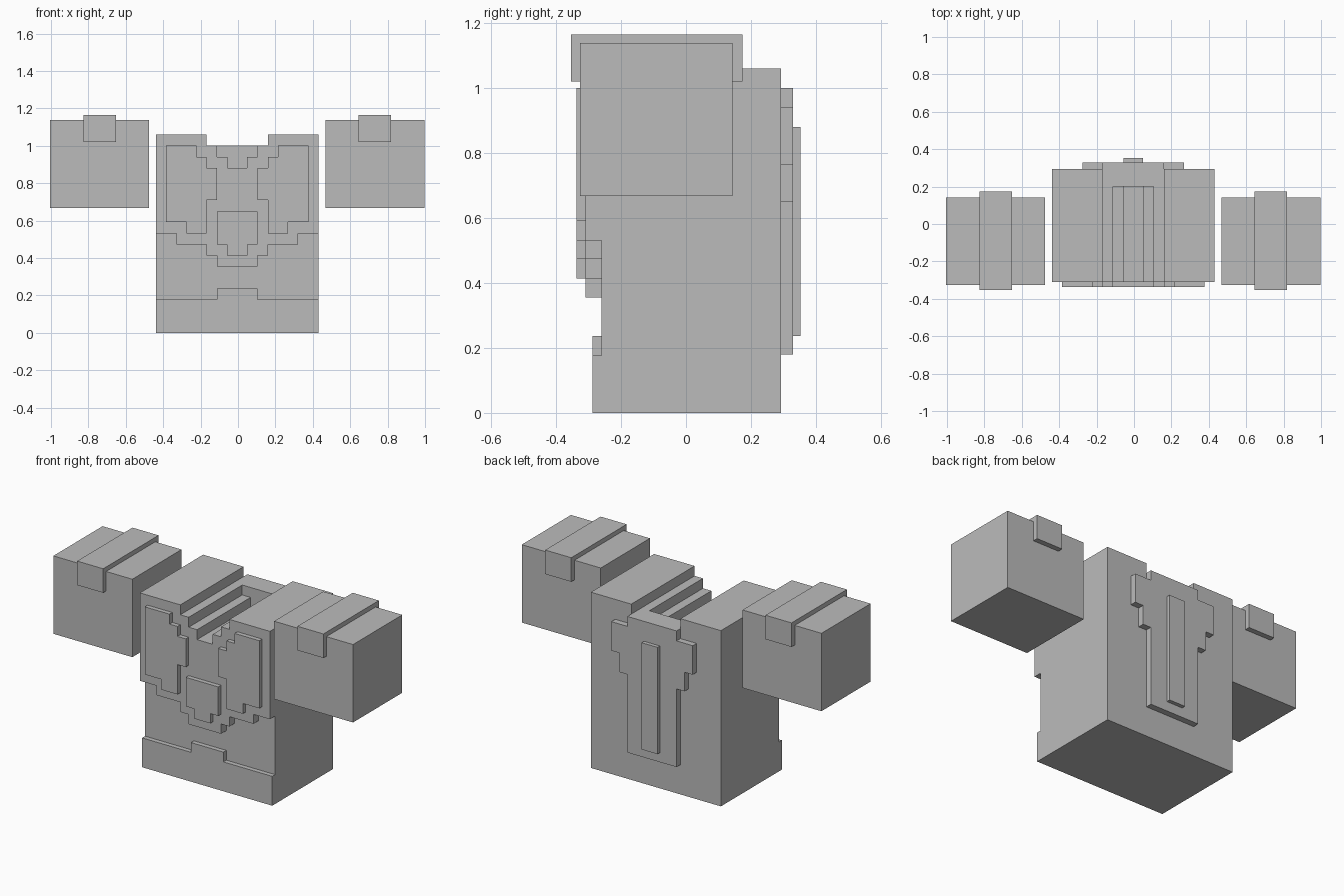
import bpy
import bmesh

if "Cube" in bpy.data.objects:
    bpy.data.objects.remove(bpy.data.objects["Cube"], do_unlink=True)

grey = bpy.data.materials.new("plain grey")
grey.use_nodes = True
grey.diffuse_color = (0.5, 0.5, 0.5, 1)
grey.node_tree.nodes["Principled BSDF"].inputs["Base Color"].default_value = (0.5, 0.5, 0.5, 1)

CX = -0.004  # centre line of the model


def slab(name, outline, y0, y1):
    """Extrude an (x, z) outline from y0 back to y1."""
    bm = bmesh.new()
    face = bm.faces.new([bm.verts.new((CX + x, y0, z)) for x, z in outline])
    new = bmesh.ops.extrude_face_region(bm, geom=[face])["geom"]
    for v in new:
        if isinstance(v, bmesh.types.BMVert):
            v.co.y = y1
    bmesh.ops.recalc_face_normals(bm, faces=bm.faces[:])
    mesh = bpy.data.meshes.new(name)
    bm.to_mesh(mesh)
    bm.free()
    mesh.materials.append(grey)
    obj = bpy.data.objects.new(name, mesh)
    bpy.context.collection.objects.link(obj)
    return obj


def symmetric(name, half, y0, y1):
    """Slab from the +x half of its outline, mirrored over the centre line."""
    return slab(name, half + [(-x, z) for x, z in reversed(half)], y0, y1)


def pair(name, outline, y0, y1):
    """One slab on each side of the centre line."""
    slab("left_" + name, outline, y0, y1)
    slab("right_" + name, [(-x, z) for x, z in outline], y0, y1)


def rect(x0, x1, z0, z1):
    return [(x0, z0), (x1, z0), (x1, z1), (x0, z1)]


W = 0.434  # half width of the torso
neck = [(0.052, 0.88), (0.052, 0.94), (0.108, 0.94), (0.108, 1.0),
        (0.164, 1.0), (0.164, 1.06), (W, 1.06)]

# Torso with the stepped neck opening, closed by a higher wall behind
symmetric("torso", neck + [(W, 0)], -0.26, 0.2)
symmetric("torso_back", [(0.164, 1.0), (0.164, 1.06), (W, 1.06), (W, 0)], 0.2, 0.293)

# Chest armour with a stepped lower edge
symmetric("chest_plate", neck + [(W, 0.53), (0.324, 0.53), (0.324, 0.473), (0.164, 0.473),
                                 (0.164, 0.414), (0.108, 0.414), (0.108, 0.355)], -0.31, -0.26)

# Raised panels on the chest
pair("chest_panel", [(0.217, 1.0), (0.382, 1.0), (0.382, 0.592), (0.272, 0.592),
                     (0.272, 0.53), (0.164, 0.53), (0.164, 0.71), (0.108, 0.71),
                     (0.108, 0.88), (0.164, 0.88), (0.164, 0.94), (0.217, 0.94)], -0.337, -0.31)
symmetric("belly_panel", [(0.108, 0.648), (0.108, 0.473), (0.055, 0.473), (0.055, 0.414)],
          -0.337, -0.31)

# Belt band with a raised middle
symmetric("belt", [(0.108, 0.236), (0.108, 0.177), (W, 0.177), (W, 0)], -0.288, -0.26)

# Back plate and spine ridge
symmetric("back_plate", [(0.164, 1.0), (0.164, 0.94), (0.272, 0.94), (0.272, 0.765),
                         (0.217, 0.765), (0.217, 0.65), (0.164, 0.65), (0.164, 0.179)],
          0.293, 0.33)
symmetric("spine_ridge", [(0.053, 0.88), (0.053, 0.236)], 0.33, 0.353)

# Shoulder blocks with a strap over the top
pair("shoulder", rect(0.473, 1.0, 0.668, 1.138), -0.326, 0.143)
pair("shoulder_strap", rect(0.648, 0.822, 1.02, 1.165), -0.354, 0.174)
